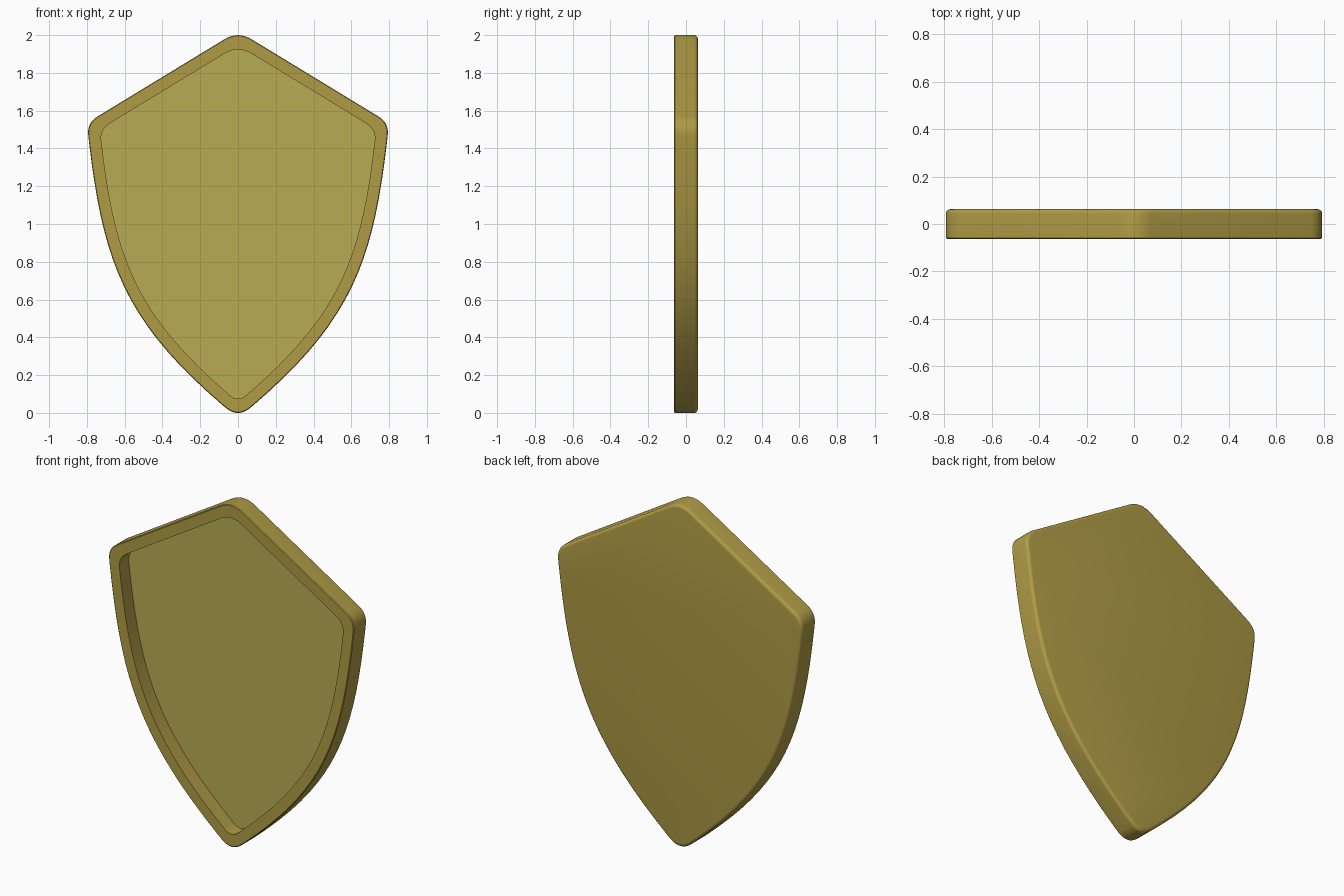
import bpy, bmesh, math
from mathutils import Vector

if "Cube" in bpy.data.objects:
    bpy.data.objects.remove(bpy.data.objects["Cube"])

TOP = Vector((0, 2.022))
SHOULDER = Vector((0.80, 1.535))
TIP = Vector((0, -0.028))
SIDE = [SHOULDER, Vector((0.722, 0.80)), Vector((0.62, 0.48)), TIP]
STEPS = 20


def bezier(p, t):
    u = 1 - t
    return p[0]*u**3 + p[1]*3*u*u*t + p[2]*3*u*t*t + p[3]*t**3


def outline(inset):
    """Mirrored shield outline, inset evenly, with its four corners rounded."""
    right = [bezier(SIDE, i / STEPS) for i in range(STEPS)]
    left = [Vector((-p.x, p.y)) for p in reversed(right)]
    pts = [TOP] + right + [TIP] + left
    n = len(pts)
    corners = {0: 0.085, 1: 0.065, STEPS + 1: 0.085, n - 1: 0.065}
    moved = []
    for i, p in enumerate(pts):
        a = (p - pts[i - 1]).normalized()
        b = (pts[(i + 1) % n] - p).normalized()
        na, nb = Vector((a.y, -a.x)), Vector((b.y, -b.x))
        moved.append(p + (na + nb) * inset / (1 + na.dot(nb)))
    result = []
    for i, p in enumerate(moved):
        if i not in corners:
            result.append(p)
            continue
        q, r = moved[i - 1] - p, moved[(i + 1) % n] - p
        a = p + q.normalized() * min(corners[i], q.length * 0.92)
        b = p + r.normalized() * min(corners[i], r.length * 0.92)
        for k in range(9):
            t = k / 8
            result.append(a*(1-t)**2 + p*2*t*(1-t) + b*t*t)
    return result


# Cross-section from the recessed floor, over the rim, to the rounded back
FRONT, BACK, FLOOR, R = -0.0625, 0.0625, 0.024, 0.018
section = [(0.065, FLOOR), (0.065, FRONT), (0.004, FRONT), (0, FRONT + 0.004)]
for k in range(6):
    a = math.pi / 2 * k / 5
    section.append((R * (1 - math.cos(a)), BACK - R * (1 - math.sin(a))))

bm = bmesh.new()
rings = [[bm.verts.new((p.x, y, p.y)) for p in outline(d)] for d, y in section]
for r0, r1 in zip(rings, rings[1:]):
    for i in range(len(r0)):
        j = (i + 1) % len(r0)
        bm.faces.new((r0[i], r0[j], r1[j], r1[i]))
# Recess floor and back panel
floor = bm.faces.new(rings[0])
floor.material_index = 1
bm.faces.new(rings[-1])
bmesh.ops.recalc_face_normals(bm, faces=bm.faces)

mesh = bpy.data.meshes.new("shield")
bm.to_mesh(mesh)
bm.free()
shield = bpy.data.objects.new("shield", mesh)
bpy.context.collection.objects.link(shield)

# Brass body with a slightly paler floor
for name, colour in (("brass", (0.43, 0.33, 0.06, 1)),
                     ("pale_brass", (0.48, 0.41, 0.09, 1))):
    mat = bpy.data.materials.new(name)
    mat.diffuse_color = colour
    mat.use_nodes = True
    mat.node_tree.nodes["Principled BSDF"].inputs["Base Color"].default_value = mat.diffuse_color
    mesh.materials.append(mat)

bpy.context.view_layer.objects.active = shield
shield.select_set(True)
bpy.ops.object.shade_smooth_by_angle(angle=math.radians(35))
